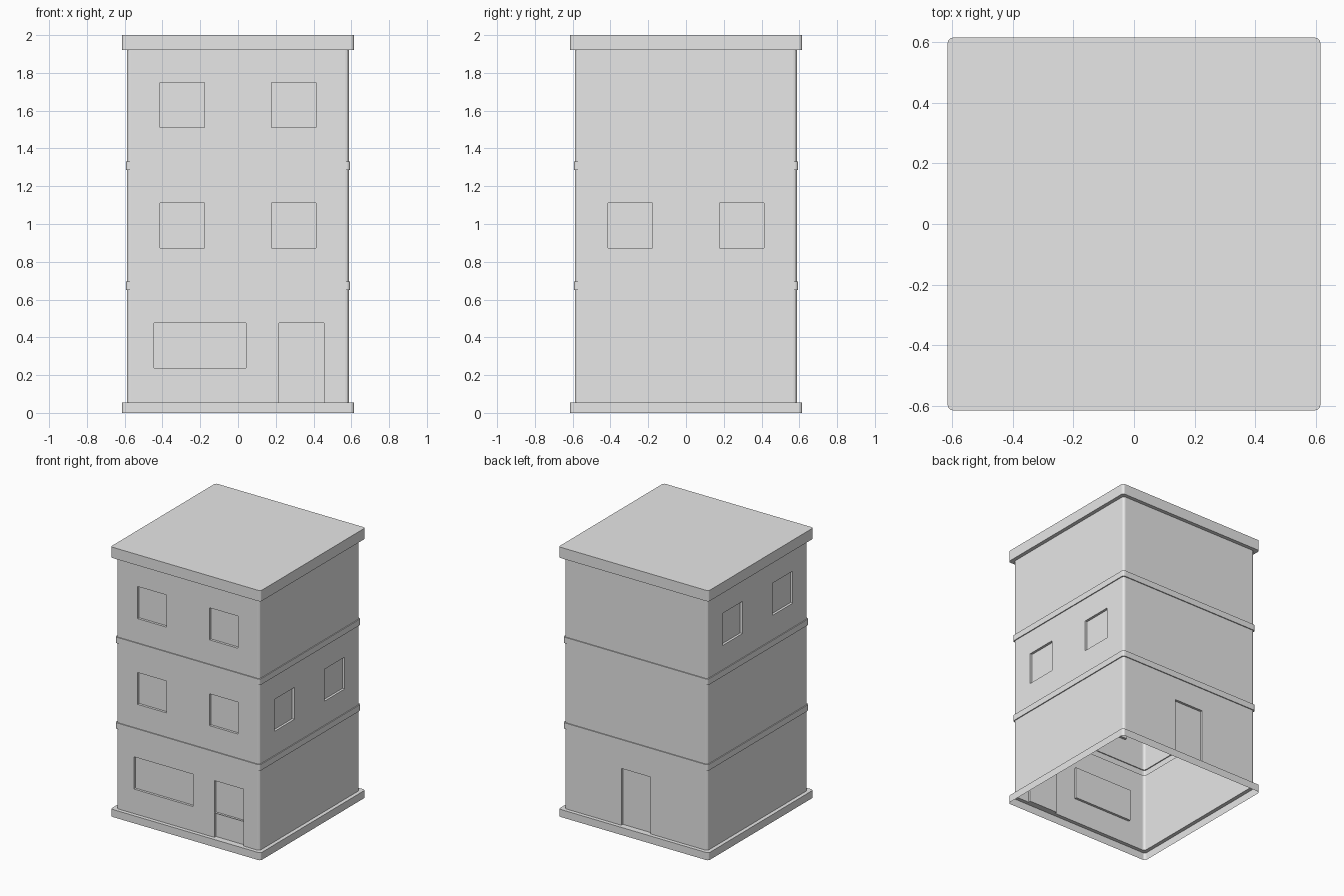
import bpy, bmesh, math
from mathutils import Vector

cube = bpy.data.objects.get("Cube")
if cube:
    bpy.data.objects.remove(cube, do_unlink=True)

GREY = (0.8, 0.8, 0.8, 1)
mat = bpy.data.materials.new("plain_grey")
mat.use_nodes = True
mat.diffuse_color = GREY
mat.node_tree.nodes["Principled BSDF"].inputs["Base Color"].default_value = GREY

WALL, BAND, SLAB = 0.587, 0.594, 0.615   # half widths
RADIUS, SEGMENTS = 0.018, 3              # vertical corner rounding
RECESS = 0.018                           # depth of windows and doors
PLINTH_TOP, CORNICE_BOTTOM, TOP = 0.056, 1.92, 2.0
BANDS = [(0.65, 0.695), (1.285, 1.33)]


def ring(bm, z, half):
    """Rounded square of vertices at height z."""
    verts = []
    for k in range(4):
        mid = math.pi / 4 + k * math.pi / 2
        cx = math.copysign(half - RADIUS, math.cos(mid))
        cy = math.copysign(half - RADIUS, math.sin(mid))
        for s in range(SEGMENTS + 1):
            a = (k + s / SEGMENTS) * math.pi / 2
            verts.append(bm.verts.new((cx + RADIUS * math.cos(a), cy + RADIUS * math.sin(a), z)))
    return verts


def loft(profile, cap=False):
    """Open shell through rounded squares given as (height, half width)."""
    bm = bmesh.new()
    rings = [ring(bm, z, half) for z, half in profile]
    for low, high in zip(rings, rings[1:]):
        n = len(low)
        for i in range(n):
            j = (i + 1) % n
            bm.faces.new((low[i], low[j], high[j], high[i]))
    if cap:
        bm.faces.new(rings[-1])
    bm.normal_update()
    return bm


def finish(bm, name):
    mesh = bpy.data.meshes.new(name)
    bm.to_mesh(mesh)
    bm.free()
    mesh.materials.append(mat)
    bpy.context.collection.objects.link(bpy.data.objects.new(name, mesh))


def recess(bm, normal, u0, u1, z0, z1):
    """Cut a rectangle into one wall and push it inwards."""
    n = Vector(normal)
    up = Vector((0, 0, 1))
    t = up.cross(n)

    def wall_faces():
        bm.normal_update()
        return [f for f in bm.faces
                if f.normal.dot(n) > 0.99 and f.calc_center_median().dot(n) > WALL - 0.002]

    for axis, d in ((t, u0), (t, u1), (up, z0), (up, z1)):
        faces = wall_faces()
        edges = {e for f in faces for e in f.edges}
        verts = {v for f in faces for v in f.verts}
        bmesh.ops.bisect_plane(bm, geom=faces + list(edges) + list(verts), dist=1e-5,
                               plane_co=axis * d, plane_no=axis)
    inside = []
    for f in wall_faces():
        c = f.calc_center_median()
        if u0 < c.dot(t) < u1 and z0 < c.z < z1:
            inside.append(f)
    for f in inside:
        new = bmesh.ops.extrude_discrete_faces(bm, faces=[f])["faces"]
        bmesh.ops.translate(bm, verts=list({v for g in new for v in g.verts}), vec=-n * RECESS)


FRONT, BACK, LEFT, RIGHT = (0, -1, 0), (0, 1, 0), (1, 0, 0), (-1, 0, 0)


def window_pair(normal, z0, z1):
    return [(normal, -0.412, -0.177, z0, z1), (normal, 0.177, 0.412, z0, z1)]


# Openings of each storey
MIDDLE, UPPER = (0.874, 1.11), (1.51, 1.748)
openings = {
    "ground_storey": [(FRONT, -0.444, 0.042, 0.238, 0.477),
                      (FRONT, 0.217, 0.456, PLINTH_TOP, 0.477),
                      (BACK, -0.12, 0.12, PLINTH_TOP, 0.477)],
    "middle_storey": window_pair(FRONT, *MIDDLE) + window_pair(LEFT, *MIDDLE),
    "upper_storey": window_pair(FRONT, *UPPER) + window_pair(RIGHT, *UPPER),
}

# Walls
floors = [PLINTH_TOP] + [b[1] for b in BANDS]
ceilings = [b[0] for b in BANDS] + [CORNICE_BOTTOM]
for (name, holes), z0, z1 in zip(openings.items(), floors, ceilings):
    bm = loft([(z0, WALL), (z1, WALL)])
    for hole in holes:
        recess(bm, *hole)
    finish(bm, name)

# Bands between the storeys
for name, (z0, z1) in zip(("lower_band", "upper_band"), BANDS):
    finish(loft([(z0, WALL), (z0, BAND), (z1, BAND), (z1, WALL)]), name)

# Plinth, open underneath, and flat roof slab
finish(loft([(0, SLAB), (PLINTH_TOP, SLAB), (PLINTH_TOP, WALL)]), "plinth")
finish(loft([(CORNICE_BOTTOM, WALL), (CORNICE_BOTTOM, SLAB), (TOP, SLAB)], cap=True), "roof_slab")
